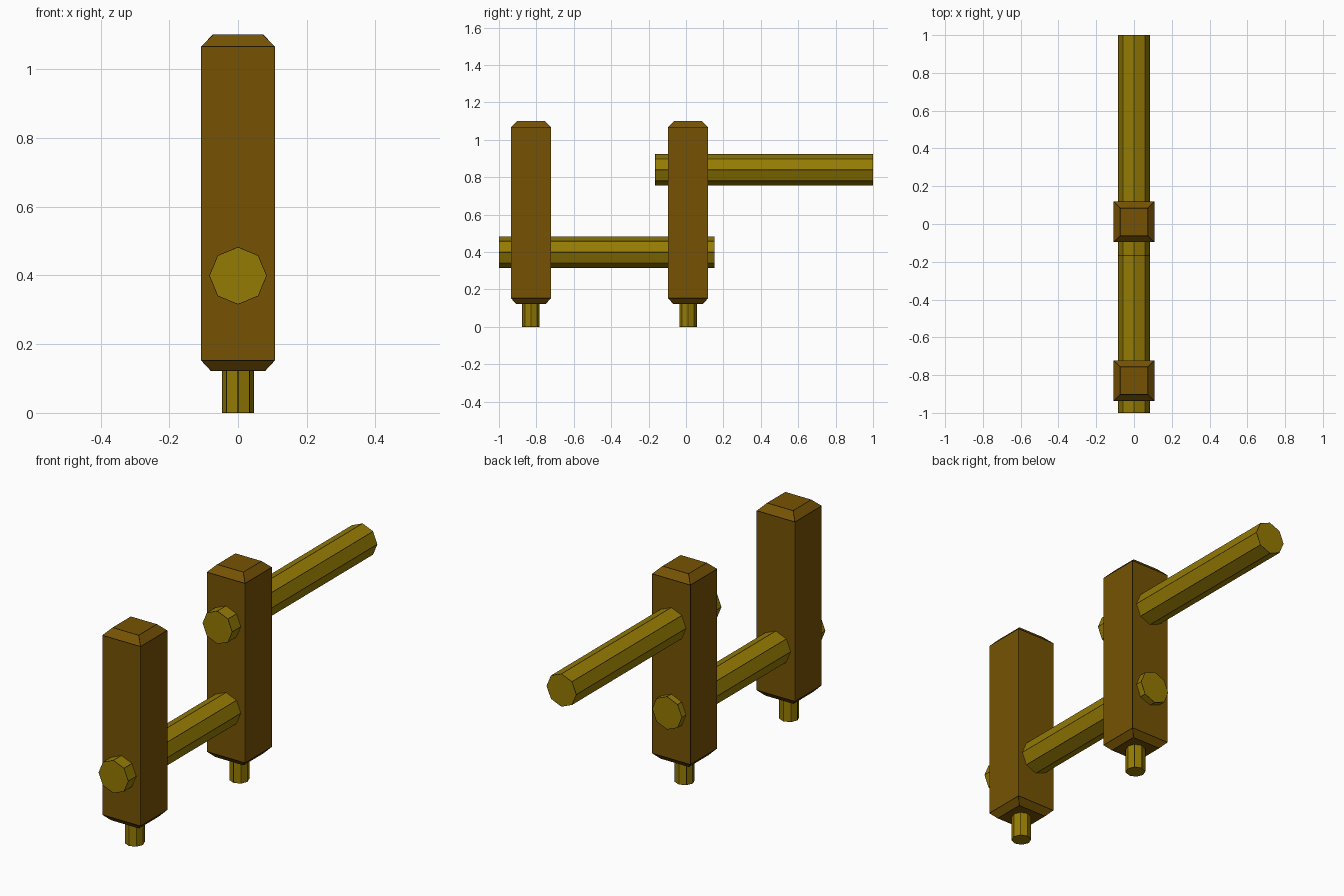
import bpy
import bmesh
from math import pi
from mathutils import Matrix

old = bpy.data.objects.get("Cube")
if old:
    bpy.data.objects.remove(old, do_unlink=True)


def material(name, rgb):
    mat = bpy.data.materials.new(name)
    mat.use_nodes = True
    color = (*rgb, 1.0)
    mat.diffuse_color = color
    mat.node_tree.nodes["Principled BSDF"].inputs["Base Color"].default_value = color
    return mat


dark_wood = material("dark brown wood", (0.18, 0.086, 0.001))
light_wood = material("olive wood", (0.30, 0.197, 0.001))
edge_black = material("black edge line", (0.0, 0.0, 0.0))


def add_object(name, bm, mat):
    bmesh.ops.recalc_face_normals(bm, faces=bm.faces)
    mesh = bpy.data.meshes.new(name)
    bm.to_mesh(mesh)
    bm.free()
    mesh.materials.append(mat)
    mesh.materials.append(edge_black)
    obj = bpy.data.objects.new(name, mesh)
    bpy.context.collection.objects.link(obj)
    # Hairline black strips along every edge
    lines = obj.modifiers.new("edge_lines", "WIREFRAME")
    lines.thickness = 0.0016
    lines.use_replace = False
    lines.material_offset = 1
    return obj


def post(name, y):
    """Square post with tapered ends, lofted from (height, half width) rings."""
    bm = bmesh.new()
    rings = []
    for z, h in [(0.123, 0.079), (0.153, 0.107), (1.065, 0.107), (1.10, 0.073)]:
        corners = [(-h, -h), (h, -h), (h, h), (-h, h)]
        rings.append([bm.verts.new((cx, y + cy, z)) for cx, cy in corners])
    for low, high in zip(rings, rings[1:]):
        for i in range(4):
            j = (i + 1) % 4
            bm.faces.new((low[i], low[j], high[j], high[i]))
    bm.faces.new(rings[0])
    bm.faces.new(rings[-1])
    return add_object(name, bm, dark_wood)


def octagon_rod(name, radius, length, center, along_y):
    """Eight-sided rod with a corner on each axis."""
    bm = bmesh.new()
    turn = Matrix.Rotation(pi / 2, 4, "X") if along_y else Matrix.Identity(4)
    bmesh.ops.create_cone(bm, cap_ends=True, segments=8, radius1=radius,
                          radius2=radius, depth=length,
                          matrix=Matrix.Translation(center) @ turn)
    return add_object(name, bm, light_wood)


# Posts, each on a short peg
for label, y in (("front", -0.829), ("back", 0.011)):
    post(label + "_post", y)
    octagon_rod(label + "_peg", 0.046, 0.15, (0, y, 0.075), False)

# Crossbars passing through the posts
for label, y0, y1, z in (("lower", -1.0, 0.152, 0.399), ("upper", -0.165, 1.0, 0.839)):
    octagon_rod(label + "_bar", 0.083, y1 - y0, (0, (y0 + y1) / 2, z), True)
